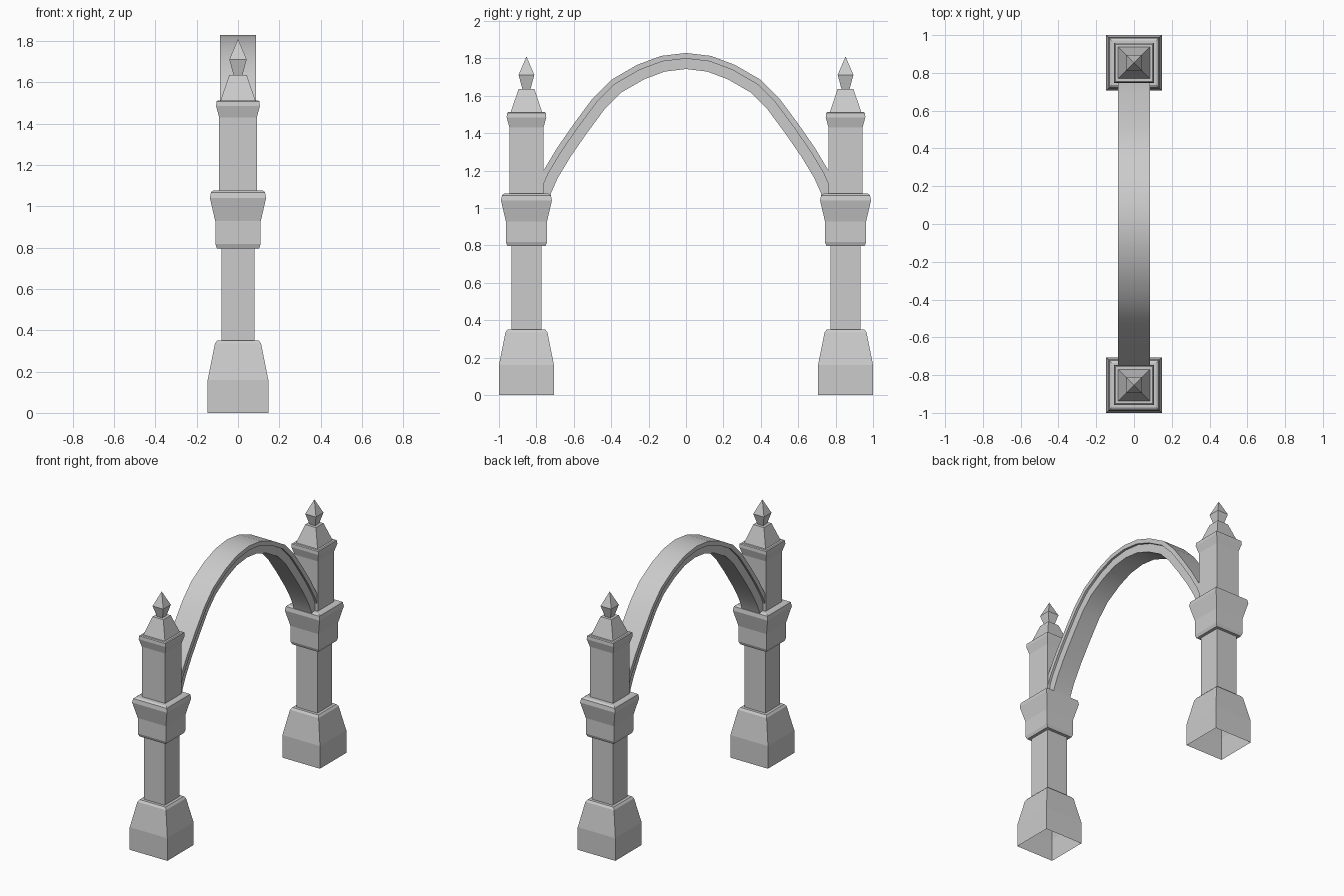
import bpy, bmesh, math
from mathutils import Vector

if "Cube" in bpy.data.objects:
    bpy.data.objects.remove(bpy.data.objects["Cube"])

PILLAR_Y = 0.853


def finish(bm, name, location=(0, 0, 0)):
    bmesh.ops.remove_doubles(bm, verts=bm.verts, dist=1e-5)
    mesh = bpy.data.meshes.new(name)
    bm.to_mesh(mesh)
    bm.free()
    obj = bpy.data.objects.new(name, mesh)
    obj.location = location
    bpy.context.collection.objects.link(obj)
    return obj


def bridge(bm, rings):
    for lo, hi in zip(rings, rings[1:]):
        n = len(lo)
        for i in range(n):
            j = (i + 1) % n
            bm.faces.new((lo[i], lo[j], hi[j], hi[i]))


def square_loft(name, profile, y):
    """Stack of square rings given as (half width, height)."""
    bm = bmesh.new()
    corners = ((-1, -1), (1, -1), (1, 1), (-1, 1))
    rings = [[bm.verts.new((sx * w, sy * w, z)) for sx, sy in corners]
             for w, z in profile if w > 0]
    bridge(bm, rings)
    if profile[-1][0] == 0:
        tip = bm.verts.new((0, 0, profile[-1][1]))
        for i in range(4):
            bm.faces.new((rings[-1][i], rings[-1][(i + 1) % 4], tip))
    return finish(bm, name, (0, y, 0))


# Pillar parts, bottom to top; neighbours share their end rings, base is open below
parts = {
    "base": [(.147, 0), (.147, .16), (.112, .335), (.101, .35), (.081, .35)],
    "lower_shaft": [(.081, .35), (.081, .797)],
    "capital": [(.081, .797), (.102, .797), (.11, .818), (.11, .928),
                (.136, 1.04), (.131, 1.068), (.118, 1.077), (.091, 1.077)],
    "upper_shaft": [(.091, 1.077), (.091, 1.43)],
    "cornice": [(.091, 1.43), (.106, 1.485), (.104, 1.508),
                (.098, 1.513), (.084, 1.513)],
    "roof": [(.084, 1.513), (.042, 1.637), (.022, 1.637)],
    "finial": [(.022, 1.637), (.042, 1.712), (0, 1.81)],
}
for side, y in (("front", -PILLAR_Y), ("back", PILLAR_Y)):
    for part, profile in parts.items():
        square_loft(f"{side}_{part}", profile, y)

# Arch: stepped section (depth below the outer line, x) swept along a mirrored path
half = [(0, 1.829), (.134, 1.813), (.262, 1.765), (.40, 1.685), (.50, 1.585),
        (.60, 1.45), (.69, 1.32), (.762, 1.20), (.80, 1.115), (.82, 1.05)]
path = [Vector((-y, z)) for y, z in reversed(half[1:])] + [Vector(p) for p in half]
section = [(0, .086), (0, -.086), (.03, -.086), (.03, -.07),
           (.086, -.07), (.086, .07), (.03, .07), (.03, .086)]
bm = bmesh.new()
rings = []
for i, p in enumerate(path):
    a, b = path[max(i - 1, 0)], path[min(i + 1, len(path) - 1)]
    t = (b - a).normalized()
    inward = Vector((t.y, -t.x))
    ring = []
    for depth, x in section:
        q = p + inward * depth
        ring.append(bm.verts.new((x, q.x, q.y)))
    rings.append(ring)
bridge(bm, rings)
bmesh.ops.recalc_face_normals(bm, faces=bm.faces)
arch = finish(bm, "arch")
bpy.context.view_layer.objects.active = arch
arch.select_set(True)
bpy.ops.object.shade_smooth_by_angle(angle=math.radians(30))
